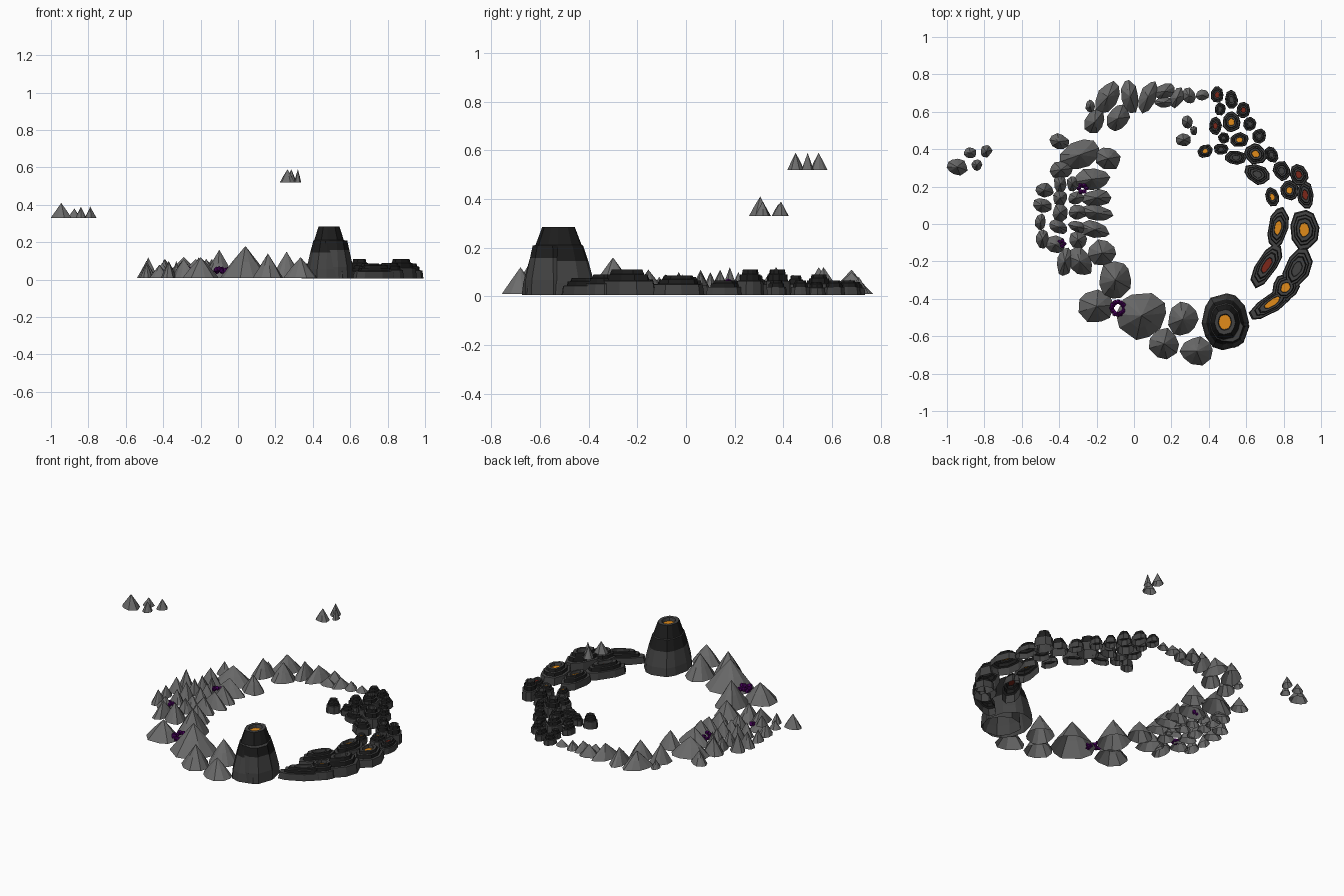
import bpy, bmesh, math, random
from mathutils import Vector

random.seed(7)


def mat(name, r, g, b):
    m = bpy.data.materials.new(name)
    m.diffuse_color = (r, g, b, 1)
    return m


ROCK = mat("grey_rock", .15, .15, .15)
BASALT = mat("basalt", .055, .055, .055)
CRUST = mat("black_crust", .012, .012, .012)
ORANGE = mat("orange_lava", .75, .26, .01)
RED = mat("red_lava", .2, .02, .01)
PURPLE = mat("purple_crystal", .06, .0, .1)


def finish(bm, name, mats):
    bmesh.ops.recalc_face_normals(bm, faces=bm.faces)
    me = bpy.data.meshes.new(name)
    bm.to_mesh(me)
    bm.free()
    for m in mats:
        me.materials.append(m)
    ob = bpy.data.objects.new(name, me)
    bpy.context.collection.objects.link(ob)
    return ob


def outline(n, rx, ry, deg, jit):
    """Irregular n-sided oval outline."""
    c, s = math.cos(math.radians(deg)), math.sin(math.radians(deg))
    pts = []
    for i in range(n):
        a = 2 * math.pi * (i + random.uniform(-.2, .2)) / n
        k = 1 + random.uniform(-jit, jit)
        u, v = rx * k * math.cos(a), ry * k * math.sin(a)
        pts.append(Vector((u * c - v * s, u * s + v * c, 0)))
    return pts


def band(bm, lo, hi, m=0):
    n = len(lo)
    for i in range(n):
        f = bm.faces.new((lo[i], lo[(i + 1) % n], hi[(i + 1) % n], hi[i]))
        f.material_index = m


# Pointed, ridged peaks with open undersides
def peaks(name, items, z=.01):
    bm = bmesh.new()
    for x, y, rx, ry, deg, h in items:
        n = random.choice((9, 10, 11))
        base = outline(n, rx, ry, deg, .09)
        p = Vector((x, y, z))
        low = [bm.verts.new(p + q) for q in base]
        mid = [bm.verts.new(p + q * random.uniform(.48, .56) + Vector((0, 0, h * .5)))
               for q in base]
        band(bm, low, mid)
        tip = bm.verts.new(p + Vector((0, 0, h)))
        for i in range(n):
            bm.faces.new((mid[i], mid[(i + 1) % n], tip))
    return finish(bm, name, [ROCK])


peaks("south_peaks", [
    (.04, -.49, .135, .13, 0, .17), (.16, -.64, .08, .085, 0, .13),
    (.26, -.51, .08, .09, 0, .14), (.335, -.68, .09, .075, 0, .11),
    (-.10, -.30, .09, .10, 0, .15), (-.20, -.44, .10, .09, 0, .11)])
peaks("west_outer_peaks", [
    (-.29, -.20, .055, .085, 30, .10), (-.37, -.20, .045, .075, -10, .09),
    (-.42, -.11, .055, .05, 0, .07), (-.49, -.08, .035, .05, 0, .08),
    (-.50, .01, .03, .045, 0, .07), (-.49, .10, .05, .04, -20, .09),
    (-.48, .18, .05, .04, -10, .11), (-.39, .29, .065, .045, 10, .10),
    (-.40, .44, .055, .04, -20, .08), (-.405, -.015, .05, .035, -30, .08),
    (-.395, .06, .04, .05, 0, .10), (-.395, .14, .04, .04, 0, .09),
    (-.395, .215, .035, .05, 0, .08)])
peaks("west_inner_peaks", [
    (-.17, -.155, .075, .07, 30, .10), (-.29, .37, .115, .075, 20, .11),
    (-.14, .35, .07, .06, -20, .10), (-.225, .24, .095, .06, 10, .10),
    (-.20, .14, .08, .045, 5, .10), (-.20, .06, .085, .045, -10, .09),
    (-.21, -.03, .085, .045, -15, .09), (-.30, -.085, .05, .045, -30, .08),
    (-.30, -.015, .055, .03, -20, .07), (-.30, .065, .05, .04, 0, .09),
    (-.31, .14, .045, .035, 0, .08), (-.33, .215, .03, .04, 0, .09)])
peaks("north_peaks", [
    (-.21, .545, .05, .07, -30, .11), (-.085, .565, .055, .075, -30, .11),
    (-.14, .68, .06, .09, -35, .10), (-.235, .63, .025, .035, 0, .05),
    (-.02, .68, .045, .095, 10, .09), (.075, .68, .045, .095, -25, .09),
    (.165, .71, .06, .04, 20, .07), (.16, .65, .05, .03, 0, .05),
    (.23, .675, .035, .055, -25, .06), (.295, .685, .035, .045, 20, .05),
    (.365, .69, .035, .03, 0, .04)])
peaks("floating_west_peaks", [
    (-.945, .305, .055, .045, -15, .08), (-.84, .315, .027, .033, 0, .06),
    (-.875, .38, .033, .03, 0, .05), (-.79, .39, .03, .035, -30, .06)], .33)
peaks("floating_east_peaks", [
    (.265, .45, .042, .034, 0, .07), (.285, .545, .03, .035, 0, .07),
    (.32, .50, .02, .025, 0, .07)], .52)


# Terraced rocks: each profile step is (scale, height); last ring is filled
def terrace(bm, x, y, rx, ry, deg, h, lava, steps, n=9, jit=.07, z=.005):
    base = outline(n, rx, ry, deg, jit)
    prev = None
    for i, (s, t) in enumerate(steps):
        ring = [bm.verts.new(Vector((x, y, z + t * h)) + q * s) for q in base]
        if prev:
            m = 1 if i in (3, 5) else 0
            band(bm, prev, ring, m)
        prev = ring
    bm.faces.new(prev).material_index = lava


SLAB = [(1, 0), (.93, .55), (.76, .57), (.72, .8), (.6, .82),
        (.54, 1), (.36, 1), (.33, .78)]
MATS = [BASALT, CRUST, ORANGE, RED]


def slabs(name, items):
    bm = bmesh.new()
    for it in items:
        terrace(bm, *it, SLAB)
    return finish(bm, name, MATS)


# Lava field: last number is 0 rock, 2 orange, 3 red
slabs("northeast_lava_rocks", [
    (.445, .69, .035, .045, 0, .055, 3), (.52, .665, .035, .05, 10, .06, 0),
    (.585, .61, .037, .045, 0, .06, 3), (.46, .615, .03, .035, 0, .05, 0),
    (.435, .525, .035, .05, 0, .06, 3), (.52, .545, .05, .055, 0, .085, 2),
    (.62, .535, .035, .04, 0, .055, 0), (.565, .45, .05, .04, 0, .08, 2),
    (.67, .47, .038, .04, 0, .06, 0), (.48, .46, .03, .03, 0, .06, 0),
    (.38, .39, .042, .035, 20, .08, 2), (.465, .40, .04, .03, 0, .06, 0),
    (.545, .355, .06, .038, 0, .05, 0)])
slabs("east_lava_rocks", [
    (.65, .375, .065, .055, -20, .105, 2), (.735, .37, .035, .045, 20, .06, 0),
    (.66, .265, .075, .05, -25, .07, 0), (.79, .285, .045, .055, 20, .08, 0),
    (.88, .265, .05, .06, 20, .105, 3), (.83, .18, .05, .055, 0, .06, 2),
    (.74, .145, .035, .055, 15, .05, 2), (.915, .155, .047, .08, 10, .06, 3),
    (.77, -.02, .055, .12, -12, .075, 2), (.91, -.03, .08, .115, 5, .08, 2)])
slabs("southeast_lava_rocks", [
    (.71, -.22, .055, .135, -32, .08, 3), (.87, -.24, .07, .125, -25, .105, 0),
    (.81, -.34, .07, .09, -35, .085, 2), (.74, -.42, .05, .15, -55, .07, 2)])

# Volcano with a lower shoulder
bm = bmesh.new()
terrace(bm, .485, -.525, .125, .155, 0, .28, 2,
        [(1, 0), (.96, .18), (.8, .5), (.66, .73), (.62, .74),
         (.44, 1), (.29, 1), (.26, .93)], 12, .04)
terrace(bm, .505, -.555, .108, .115, 0, .205, 0,
        [(1, 0), (.98, .3), (.8, .75), (.7, 1), (.3, 1)], 9, .06)
finish(bm, "volcano", MATS)


# Purple crystal rings tucked between the peaks
def crystals(name, x, y, z, r, size, count):
    bm = bmesh.new()
    for i in range(count):
        a = 2 * math.pi * i / count
        p = Vector((x + r * math.cos(a), y + r * math.sin(a), z + random.uniform(-.012, .012)))
        res = bmesh.ops.create_icosphere(bm, subdivisions=1, radius=size)
        for v in res["verts"]:
            v.co = v.co * random.uniform(.8, 1.2) + p
    return finish(bm, name, [PURPLE])


crystals("south_crystals", -.085, -.45, .045, .033, .015, 12)
crystals("north_crystals", -.275, .19, .05, .02, .014, 6)
crystals("west_crystals", -.387, -.105, .045, .014, .012, 5)
